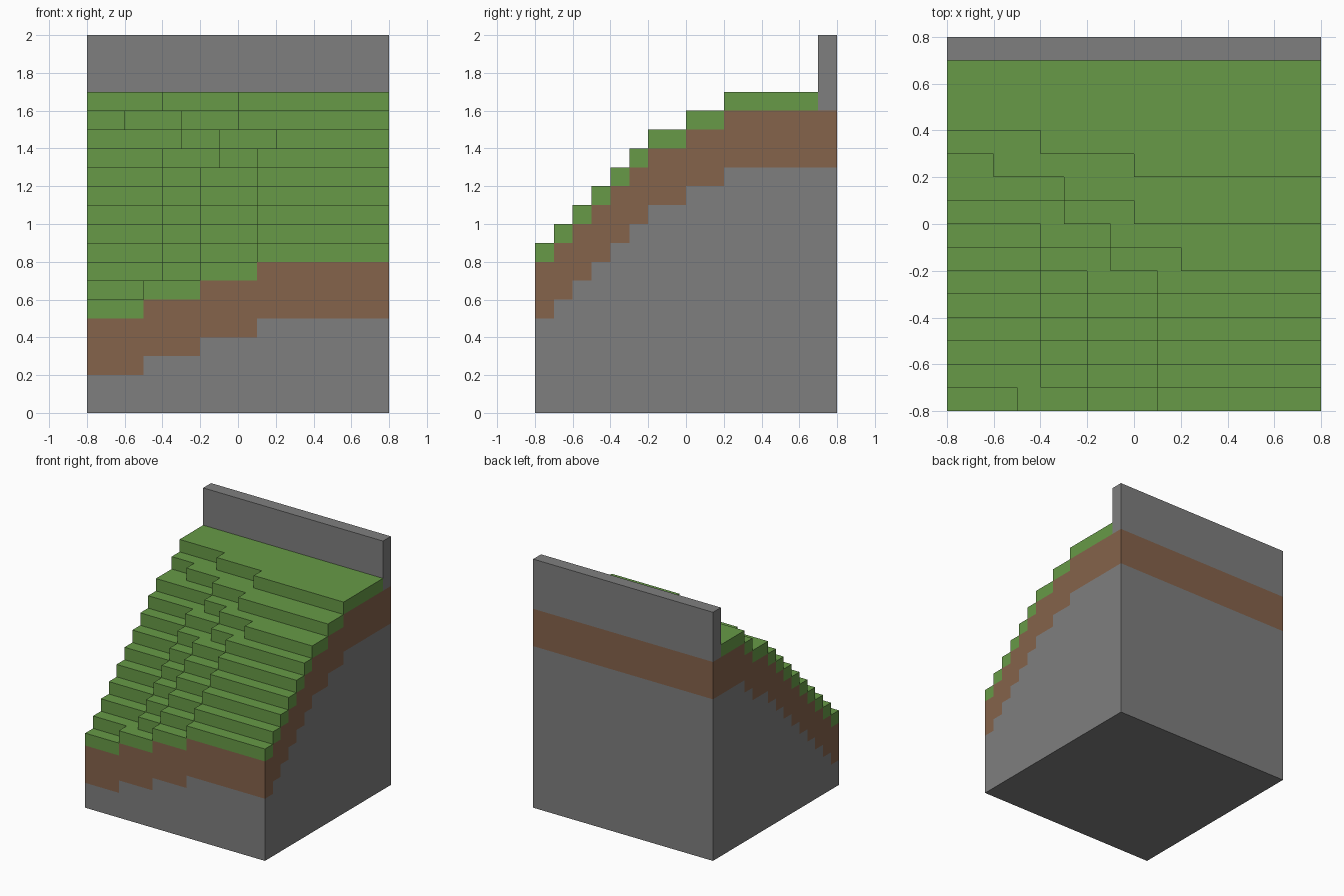
import bpy, bmesh, math
from mathutils import Vector

if "Cube" in bpy.data.objects:
    bpy.data.objects.remove(bpy.data.objects["Cube"], do_unlink=True)

CELL = 0.1
N = 16            # cells along x and y
BASE = 6          # height of the lowest terrace, in cells
WALL_TOP = 20
GRASS, SOIL, ROCK = range(3)


def material(name, rgb):
    m = bpy.data.materials.new(name)
    m.use_nodes = True
    m.diffuse_color = (*rgb, 1)
    bsdf = m.node_tree.nodes["Principled BSDF"]
    bsdf.inputs["Base Color"].default_value = (*rgb, 1)
    bsdf.inputs["Roughness"].default_value = 0.9
    return m


mats = [material("grass green", (0.136, 0.323, 0.063)),
        material("soil brown", (0.235, 0.125, 0.070)),
        material("rock grey", (0.212, 0.212, 0.212))]

# Terrace edges, lowest first: row where the edge starts at the left side,
# and the columns where it steps one row towards the front
LOWER = (4, 6, 9)
edges = [(1, (3,))] + [(row, LOWER) for row in range(2, 8)]
edges += [(8, (4, 7, 9)), (9, (5, 7, 10)), (11, (2, 5, 8)), (12, (4, 8))]


def ground(i, j):
    """Terrace height of a column, in cells."""
    return BASE + sum(j >= row - sum(i >= b for b in breaks)
                      for row, breaks in edges)


def top(i, j):
    """Full column height; the last row carries the wall."""
    if not (0 <= i < N and 0 <= j < N):
        return 0
    return WALL_TOP if j == N - 1 else ground(i, j)


def layer(i, j, k):
    depth = ground(i, j) - 1 - k
    if depth <= 0:
        return ROCK if j == N - 1 else GRASS
    return SOIL if depth <= 3 else ROCK


def add_face(bm, i, j, k, axis, sign, mat):
    """One outward square of a cell."""
    n = Vector((0, 0, 0))
    n[axis] = sign
    u = Vector((0, 0, 0))
    u[(axis + 1) % 3] = 1
    v = n.cross(u)
    centre = Vector((i + 0.5 - N / 2, j + 0.5 - N / 2, k + 0.5)) + n / 2
    corners = [centre + (u * a + v * b) / 2
               for a, b in ((-1, -1), (1, -1), (1, 1), (-1, 1))]
    face = bm.faces.new([bm.verts.new(c * CELL) for c in corners])
    face.material_index = mat


def finish(bm, name):
    """Weld the squares and merge flat areas of one colour."""
    bmesh.ops.remove_doubles(bm, verts=bm.verts[:], dist=CELL / 100)
    bmesh.ops.dissolve_limit(bm, angle_limit=math.radians(1),
                             verts=bm.verts[:], edges=bm.edges[:],
                             delimit={'MATERIAL', 'NORMAL'})
    mesh = bpy.data.meshes.new(name)
    bm.to_mesh(mesh)
    bm.free()
    for m in mats:
        mesh.materials.append(m)
    ob = bpy.data.objects.new(name, mesh)
    bpy.context.collection.objects.link(ob)


# Stepped hillside and the wall along its back, outer skin only
hill, wall = bmesh.new(), bmesh.new()
for i in range(N):
    for j in range(N):
        h = top(i, j)
        for k in range(h):
            mat = layer(i, j, k)
            is_wall = j == N - 1 and k >= ground(i, j) - 1
            bm = wall if is_wall else hill
            for axis, di, dj in ((0, 1, 0), (0, -1, 0), (1, 0, 1), (1, 0, -1)):
                if top(i + di, j + dj) <= k:
                    add_face(bm, i, j, k, axis, di + dj, mat)
            if k == h - 1:
                add_face(bm, i, j, k, 2, 1, mat)
            if k == 0:
                add_face(bm, i, j, k, 2, -1, mat)

finish(hill, "hillside")
finish(wall, "back_wall")
